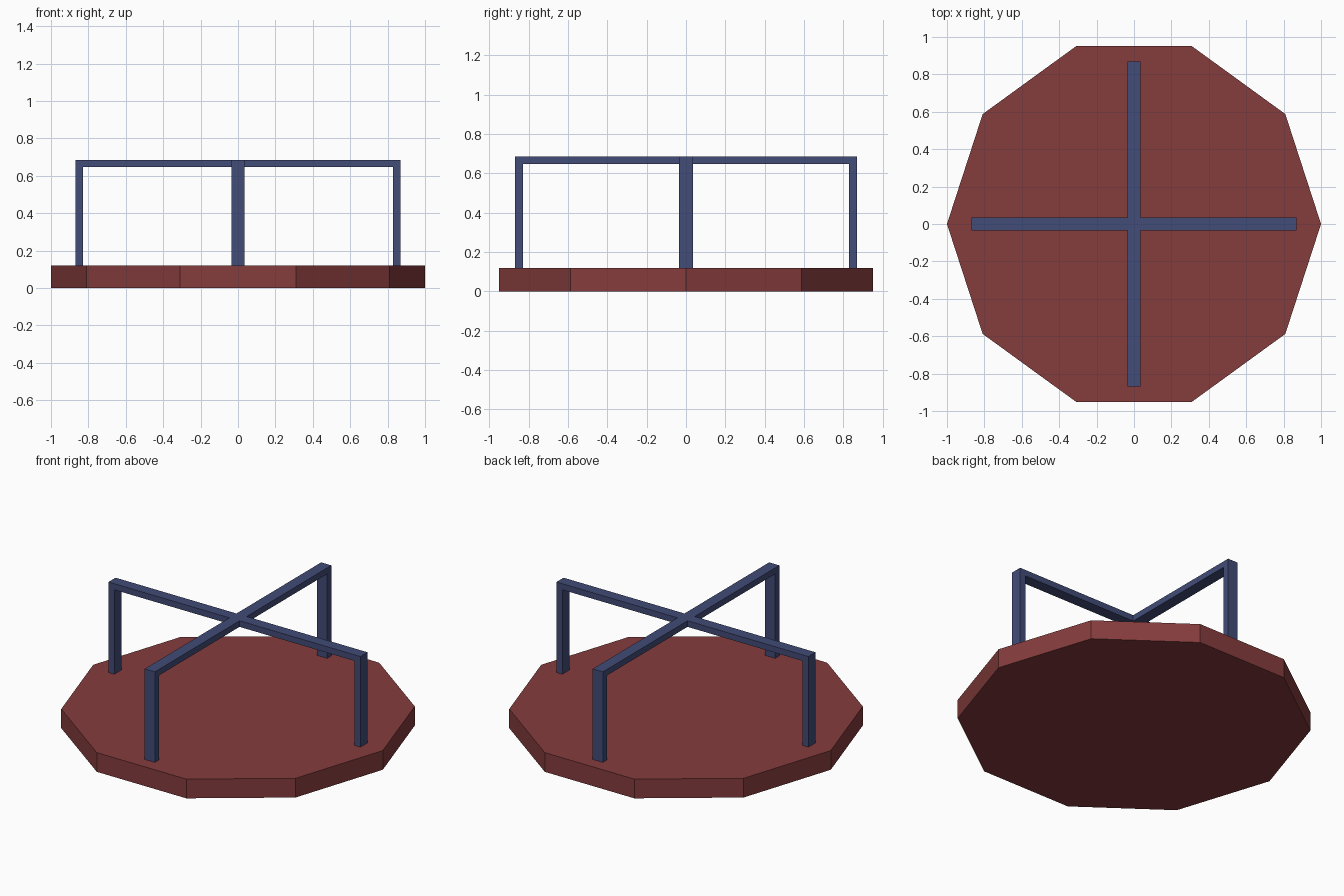
import bpy, bmesh, math
from mathutils import Vector

if "Cube" in bpy.data.objects:
    bpy.data.objects.remove(bpy.data.objects["Cube"])

DECK_TOP = 0.12
RAIL_TOP, RAIL_LOW = 0.685, 0.647
HALF_W = 0.035
LEG_IN, LEG_OUT = 0.83, 0.87


def colour(obj, name, rgb):
    mat = bpy.data.materials.new(name)
    mat.diffuse_color = (*rgb, 1)
    mat.use_nodes = True
    mat.node_tree.nodes["Principled BSDF"].inputs["Base Color"].default_value = mat.diffuse_color
    obj.data.materials.append(mat)


# ten-sided platform with corners on the x axis
def build_platform():
    bm = bmesh.new()
    ring = [bm.verts.new((math.cos(a), math.sin(a), 0))
            for a in (math.tau * i / 10 for i in range(10))]
    base = bm.faces.new(ring)
    ext = bmesh.ops.extrude_face_region(bm, geom=[base], use_keep_orig=True)["geom"]
    for v in ext:
        if isinstance(v, bmesh.types.BMVert):
            v.co.z = DECK_TOP
    return finish(bm, "platform")


def finish(bm, name):
    bmesh.ops.recalc_face_normals(bm, faces=bm.faces[:])
    mesh = bpy.data.meshes.new(name)
    bm.to_mesh(mesh)
    bm.free()
    obj = bpy.data.objects.new(name, mesh)
    bpy.context.collection.objects.link(obj)
    return obj


def extrude(bm, face, offset):
    new = bmesh.ops.extrude_discrete_faces(bm, faces=[face])["faces"][0]
    bmesh.ops.translate(bm, verts=new.verts[:], vec=offset)
    return new


# crossed handrail: a central block grown outward into four arms, each with a leg
def build_handrail():
    bm = bmesh.new()
    bmesh.ops.create_cube(bm, size=1)
    for v in bm.verts:
        v.co = Vector((v.co.x * 2 * HALF_W, v.co.y * 2 * HALF_W,
                       RAIL_TOP if v.co.z > 0 else RAIL_LOW))
    bm.normal_update()
    sides = [f for f in bm.faces if abs(f.normal.z) < 0.5]
    for face in sides:
        out = face.normal.copy()
        arm = extrude(bm, face, out * (LEG_IN - HALF_W))
        tip = extrude(bm, arm, out * (LEG_OUT - LEG_IN))
        # underside of the arm tip drops down as the leg
        low_edge = min(tip.edges, key=lambda e: e.verts[0].co.z + e.verts[1].co.z)
        under = next(f for f in low_edge.link_faces if f != tip)
        extrude(bm, under, Vector((0, 0, DECK_TOP - RAIL_LOW)))
    return finish(bm, "crossed_handrail")


colour(build_platform(), "dark_red", (0.235, 0.045, 0.046))
colour(build_handrail(), "dark_blue", (0.054, 0.072, 0.185))
